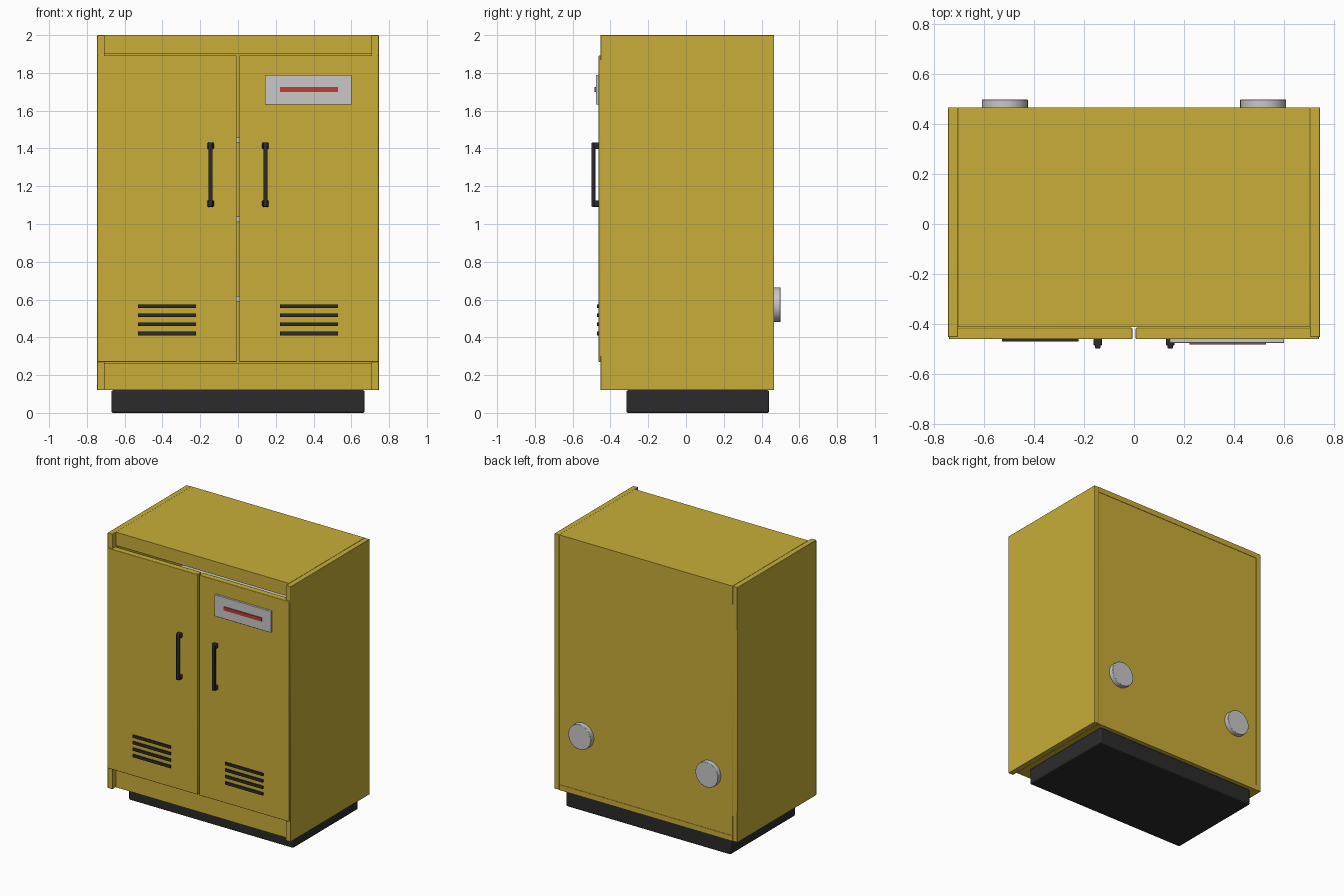
import bpy
import math

cube = bpy.data.objects.get("Cube")
if cube:
    bpy.data.objects.remove(cube, do_unlink=True)


def material(name, rgb):
    m = bpy.data.materials.new(name)
    m.use_nodes = True
    m.diffuse_color = (*rgb, 1)
    m.node_tree.nodes["Principled BSDF"].inputs["Base Color"].default_value = (*rgb, 1)
    return m


YELLOW = material("mustard yellow", (0.58, 0.42, 0.04))
DARK = material("charcoal", (0.024, 0.024, 0.025))
GREY = material("light grey metal", (0.57, 0.58, 0.57))
RED = material("label red", (0.53, 0.045, 0.032))


def finish(obj, name, mat, bevel):
    obj.name = name
    obj.data.materials.append(mat)
    if bevel:
        mod = obj.modifiers.new("Soft edges", "BEVEL")
        mod.width = bevel
        mod.segments = 2
        mod.limit_method = "ANGLE"
    bpy.ops.object.shade_smooth_by_angle(angle=math.radians(35))
    return obj


def box(name, mat, x, y, z, bevel=0.0):
    """Box from its (low, high) extents on each axis."""
    spans = (x, y, z)
    bpy.ops.mesh.primitive_cube_add(size=1, location=[(a + b) / 2 for a, b in spans])
    obj = bpy.context.object
    obj.scale = [b - a for a, b in spans]
    bpy.ops.object.transform_apply(location=False, rotation=False, scale=True)
    return finish(obj, name, mat, bevel)


def mirrored(span, side):
    return tuple(sorted(side * v for v in span))


FRONT, BACK = -0.453, 0.467
RAIL, RAIL_BACK = -0.414, -0.37
DOOR = -0.462
LOW, TOP = 0.12, 2.0
INNER = (-0.706, 0.706)

# Carcass
box("plinth", DARK, (-0.67, 0.67), (-0.315, 0.44), (0, LOW), 0.008)
box("top_panel", YELLOW, INNER, (RAIL_BACK, BACK), (TOP - 0.04, TOP))
box("bottom_panel", YELLOW, INNER, (RAIL_BACK, BACK), (LOW, LOW + 0.04))
box("back_panel", YELLOW, INNER, (BACK - 0.03, BACK - 0.003), (LOW + 0.04, TOP - 0.04))
box("top_rail", YELLOW, INNER, (RAIL, RAIL_BACK), (1.902, TOP))
box("bottom_rail", YELLOW, INNER, (RAIL, RAIL_BACK), (LOW, 0.262))

# Inner shelves
for i in range(3):
    z = 0.605 + 0.42 * i
    box(f"shelf_{i + 1}", GREY, INNER, (-0.38, BACK - 0.03), (z - 0.014, z + 0.014))

# Parts repeated on each side
for side, label in ((1, "left"), (-1, "right")):
    box(f"{label}_side_panel", YELLOW, mirrored((0.706, 0.746), side),
        (FRONT, BACK), (LOW, TOP), 0.003)
    box(f"{label}_door", YELLOW, mirrored((0.007, 0.742), side),
        (DOOR, RAIL - 0.002), (0.27, 1.893), 0.003)

    # Pull handle: two feet and a bar
    for foot, z in (("lower", 1.108), ("upper", 1.414)):
        box(f"{label}_handle_{foot}_foot", DARK, mirrored((0.128, 0.162), side),
            (-0.488, DOOR + 0.002), (z - 0.017, z + 0.017), 0.005)
    box(f"{label}_handle_bar", DARK, mirrored((0.134, 0.156), side),
        (-0.5, -0.478), (1.091, 1.431), 0.005)

    # Vent slats
    for i in range(4):
        z = 0.421 + 0.0477 * i
        box(f"{label}_vent_slat_{i + 1}", DARK, mirrored((0.222, 0.53), side),
            (-0.471, DOOR + 0.002), (z - 0.01, z + 0.01))

    # Round port cover at the back
    bpy.ops.mesh.primitive_cylinder_add(vertices=40, radius=0.092, depth=0.04,
                                        location=(side * 0.518, 0.48, 0.572),
                                        rotation=(math.pi / 2, 0, 0))
    finish(bpy.context.object, f"{label}_port_cover", GREY, 0.003)

# Label plate on the left door
box("label_plate", GREY, (0.143, 0.602), (-0.477, DOOR + 0.002), (1.632, 1.79), 0.002)
box("label_stripe", RED, (0.222, 0.53), (-0.484, -0.476), (1.698, 1.724))
